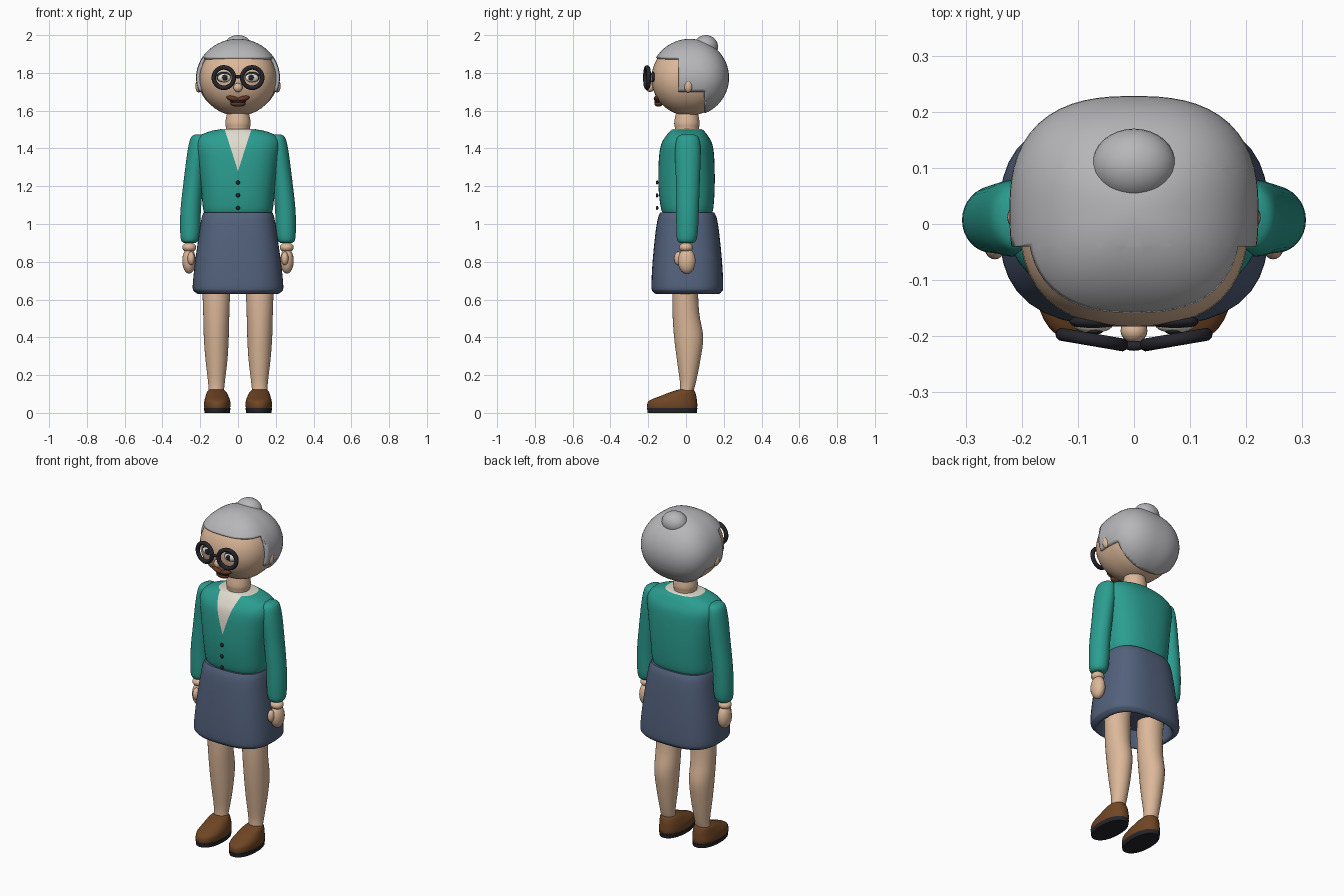
import bpy
import bmesh
from math import cos, sin, pi, radians
from mathutils import Vector, Matrix

default_cube = bpy.data.objects.get("Cube")
if default_cube:
    bpy.data.objects.remove(default_cube, do_unlink=True)


def material(name, red, green, blue):
    mat = bpy.data.materials.new(name)
    mat.use_nodes = True
    colour = (red, green, blue, 1)
    mat.diffuse_color = colour
    shader = mat.node_tree.nodes["Principled BSDF"]
    shader.inputs["Base Color"].default_value = colour
    shader.inputs["Roughness"].default_value = 0.7
    return mat


skin = material("skin", .72, .48, .32)
grey = material("grey hair", .47, .47, .49)
teal = material("teal wool", .024, .34, .28)
navy = material("slate blue cloth", .085, .12, .2)
brown = material("brown leather", .16, .06, .018)
black = material("charcoal", .018, .018, .024)
cream = material("cream cloth", .75, .71, .62)
lip = material("lip brown", .14, .04, .018)


def finish(name, bm, *materials):
    """Turn a bmesh into a smooth-shaded object."""
    bmesh.ops.recalc_face_normals(bm, faces=bm.faces)
    mesh = bpy.data.meshes.new(name)
    bm.to_mesh(mesh)
    bm.free()
    for mat in materials:
        mesh.materials.append(mat)
    obj = bpy.data.objects.new(name, mesh)
    bpy.context.collection.objects.link(obj)
    bpy.ops.object.select_all(action="DESELECT")
    obj.select_set(True)
    bpy.context.view_layer.objects.active = obj
    bpy.ops.object.shade_smooth_by_angle(angle=radians(45))
    return obj


def spline(a, b, c, d, t):
    return b + t / 2 * (c - a + t * (2 * a - 5 * b + 4 * c - d + t * (3 * (b - c) + d - a)))


def squircle(angle, power):
    x, y = cos(angle), sin(angle)
    scale = (abs(x) ** power + abs(y) ** power) ** (-1 / power)
    return x * scale, y * scale


def loft(sections, power=2, sides=32, steps=4, side=1):
    """Closed skin through sections of (centre x, centre y, z, radius x, radius y)."""
    rows = []
    last = len(sections) - 1
    for i in range(last):
        four = [sections[min(max(i + k, 0), last)] for k in (-1, 0, 1, 2)]
        for step in range(steps):
            rows.append([spline(*values, step / steps) for values in zip(*four)])
    rows.append(sections[-1])
    bm = bmesh.new()
    rings = []
    for cx, cy, z, rx, ry in rows:
        outline = [squircle(2 * pi * i / sides, power) for i in range(sides)]
        rings.append([bm.verts.new((side * (cx + rx * x), cy + ry * y, z)) for x, y in outline])
    for low, high in zip(rings, rings[1:]):
        for i in range(sides):
            j = (i + 1) % sides
            bm.faces.new((low[i], low[j], high[j], high[i]))
    bm.faces.new(rings[0])
    bm.faces.new(rings[-1])
    return bm


def blob(centre, radii, power=2, segments=32, turn=0):
    """Ellipsoid with an optionally squarish plan."""
    bm = bmesh.new()
    bmesh.ops.create_uvsphere(bm, u_segments=segments, v_segments=segments // 2, radius=1)
    for v in bm.verts:
        flat = v.co.xy.length
        if flat > .0001:
            scale = flat / (abs(v.co.x) ** power + abs(v.co.y) ** power) ** (1 / power)
            v.co.xy *= scale
    place = Matrix.Translation(centre) @ Matrix.Rotation(turn, 4, "Y") @ Matrix.Diagonal((*radii, 1))
    bm.transform(place)
    return bm


def cut(bm, point, normal):
    geometry = bm.verts[:] + bm.edges[:] + bm.faces[:]
    bmesh.ops.bisect_plane(bm, geom=geometry, plane_co=point, plane_no=normal)


# Head, with hair trimmed to a fringe, sideburns and nape
finish("head", blob((0, .015, 1.77), (.205, .198, .197), 2.5, 48), skin)
hair = blob((0, .02, 1.775), (.222, .208, .205), 2.6, 64)
for height in (1.88, 1.7):
    cut(hair, (0, 0, height), (0, 0, 1))
for depth in (-.04, .1):
    cut(hair, (0, depth, 0), (0, 1, 0))
bare = []
for f in hair.faces:
    c = f.calc_center_median()
    if not (c.z > 1.88 or (c.y > -.04 and c.z > 1.7) or c.y > .1):
        bare.append(f)
bmesh.ops.delete(hair, geom=bare, context="FACES")
hair_cap = finish("hair", hair, grey)
shell = hair_cap.modifiers.new("thickness", "SOLIDIFY")
shell.thickness = .018
shell.offset = -1
finish("hair_bun", blob((0, .105, 1.937), (.075, .065, .063)), grey)
finish("neck", loft([(0, .005, 1.47, .06, .06), (0, .005, 1.51, .064, .064),
                     (0, .005, 1.54, .067, .067), (0, .005, 1.6, .055, .055)]), skin)

# Face
finish("nose", blob((0, -.19, 1.722), (.024, .022, .024), segments=20), skin)
finish("mouth_opening", blob((0, -.148, 1.65), (.042, .02, .012), segments=20), black)
finish("lower_lip", blob((0, -.146, 1.637), (.04, .022, .016), segments=20), lip)
finish("glasses_bridge", blob((0, -.217, 1.78), (.02, .009, .009), segments=16), black)

for side, word in ((1, "left"), (-1, "right")):
    finish(word + "_upper_lip", blob((side * .027, -.152, 1.664), (.036, .019, .014), segments=20,
                                     turn=-side * .25), lip)
    finish(word + "_ear", blob((side * .208, .012, 1.73), (.018, .022, .034), segments=20), skin)
    finish(word + "_eye_rim", blob((side * .073, -.174, 1.778), (.042, .014, .028), segments=24), black)
    finish(word + "_eye", blob((side * .073, -.18, 1.774), (.035, .014, .022), segments=24), cream)
    finish(word + "_pupil", blob((side * .07, -.191, 1.775), (.015, .006, .016), segments=16), black)

    # Round spectacle frame, angled back toward the temple
    bm = bmesh.new()
    tilt = Matrix.Translation((side * .075, -.206, 1.775)) @ Matrix.Rotation(side * .17, 4, "Z")
    rings = []
    for i in range(40):
        a = 2 * pi * i / 40
        ring = []
        for k in range(10):
            b = 2 * pi * k / 10
            r = .054 + .012 * cos(b)
            ring.append(bm.verts.new(tilt @ Vector((r * cos(a), .012 * sin(b), r * sin(a)))))
        rings.append(ring)
    for i in range(40):
        here, there = rings[i], rings[(i + 1) % 40]
        for k in range(10):
            j = (k + 1) % 10
            bm.faces.new((here[k], here[j], there[j], there[k]))
    finish(word + "_glasses_frame", bm, black)

    # Arm and hand
    finish(word + "_sleeve", loft([
        (.205, .01, 1.475, .02, .03), (.209, .01, 1.455, .042, .058), (.217, .01, 1.38, .051, .068),
        (.233, .01, 1.25, .052, .064), (.25, .008, 1.08, .054, .06), (.253, .006, .96, .053, .057),
        (.255, .004, .915, .046, .05), (.256, .004, .9, .032, .036)], side=side), teal)
    finish(word + "_wrist", blob((side * .258, 0, .876), (.037, .036, .026)), skin)
    finish(word + "_hand", blob((side * .259, .004, .805), (.036, .046, .068)), skin)
    finish(word + "_thumb", blob((side * .248, -.04, .818), (.019, .023, .036), segments=20), skin)

    # Leg and shoe
    finish(word + "_leg", loft([
        (.116, 0, .1, .04, .034), (.114, .01, .16, .044, .042), (.114, .014, .28, .058, .062),
        (.115, .014, .4, .066, .077), (.115, 0, .52, .069, .071),
        (.115, -.004, .64, .073, .068), (.115, 0, .72, .075, .07)], side=side), skin)
    finish(word + "_shoe", loft([
        (.11, -.073, .02, .067, .13), (.11, -.073, .04, .07, .133), (.11, -.068, .065, .068, .126),
        (.111, -.04, .09, .06, .094), (.113, -.015, .112, .05, .062),
        (.114, 0, .124, .036, .038)], 2.2, side=side), brown)
    finish(word + "_sole", loft([(.11, -.073, 0, .067, .13), (.11, -.073, .025, .07, .133)],
                                2.2, steps=1, side=side), black)

# Cardigan, with the shirt showing in a V at the front and around the neck
torso = loft([
    (0, .008, 1.045, .17, .12), (0, .006, 1.08, .185, .138), (0, .003, 1.2, .196, .149),
    (0, .003, 1.34, .214, .147), (0, .004, 1.42, .224, .136), (0, .005, 1.465, .205, .112),
    (0, .006, 1.49, .15, .092), (0, .006, 1.502, .092, .078)], 2.5, 48, 5)
for side in (1, -1):
    cut(torso, (0, 0, 1.28), (side, 0, -.32))
for f in torso.faces:
    c = f.calc_center_median()
    in_vee = c.y < -.01 and abs(c.x) < .32 * (c.z - 1.28)
    f.material_index = int(in_vee or c.z > 1.498)
finish("cardigan", torso, teal, cream)
for number, height in enumerate((1.22, 1.152, 1.085)):
    finish("button_" + str(number + 1), blob((0, -.153, height), (.011, .007, .011), segments=16), black)

# Skirt with a rounded hem and hollow underside
finish("skirt", loft([
    (0, .007, .73, .19, .145), (0, .007, .65, .195, .155), (0, .007, .63, .208, .165),
    (0, .007, .642, .23, .182), (0, .007, .67, .24, .19), (0, .007, .8, .227, .184),
    (0, .007, .95, .206, .169), (0, .007, 1.03, .193, .156), (0, .007, 1.062, .182, .142)],
    2.8, 48), navy)
